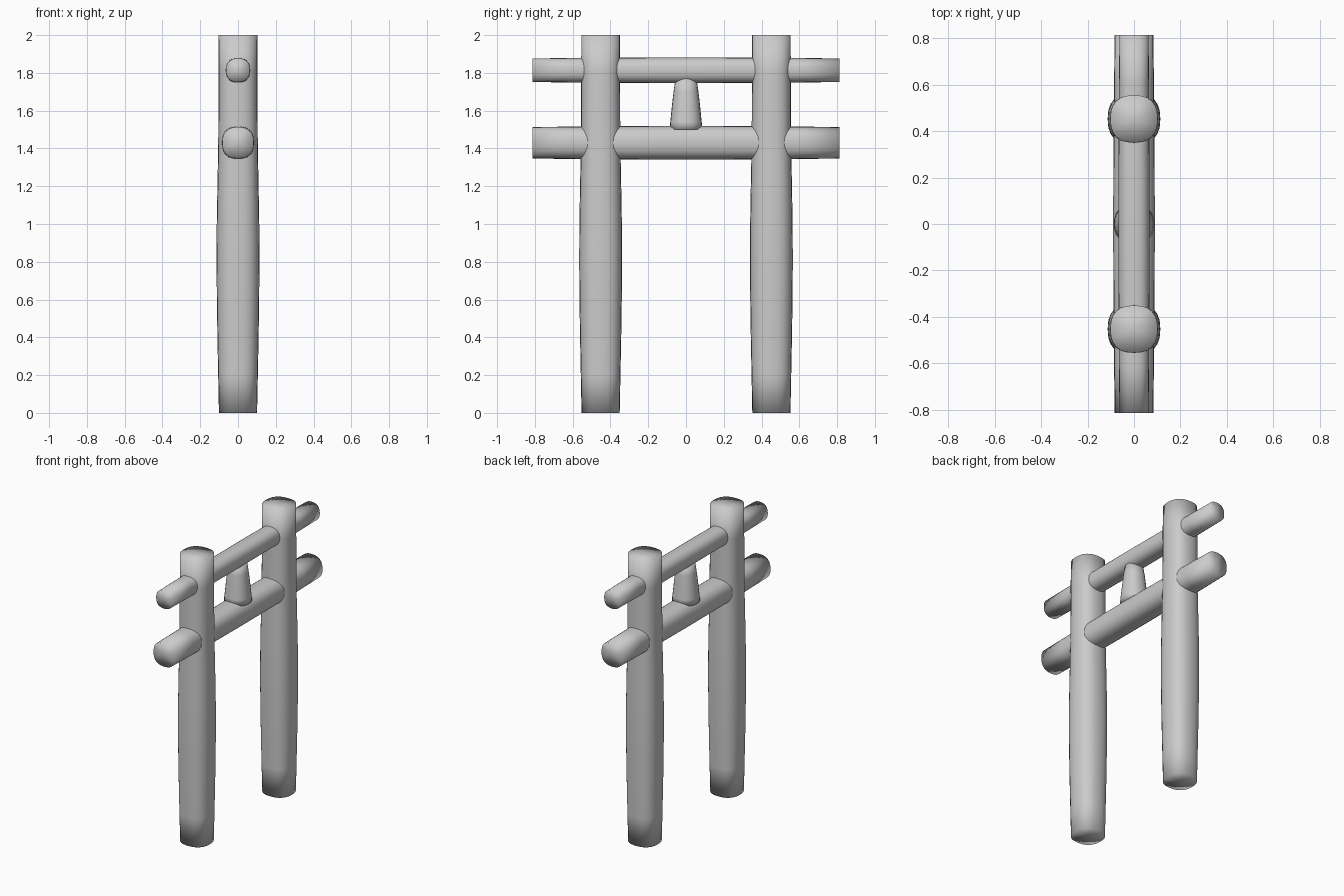
import bpy, bmesh, math
from mathutils import Vector, Matrix

if "Cube" in bpy.data.objects:
    bpy.data.objects.remove(bpy.data.objects["Cube"])

SIDES = 24


def spow(v, e):
    return math.copysign(abs(v) ** e, v)


def rounded_bar(name, profile, matrix, power=2.45):
    """Loft soft-square rings; profile = (position along axis, half width)."""
    bm = bmesh.new()
    rings = []
    for h, r in profile:
        ring = []
        for i in range(SIDES):
            a = 2 * math.pi * i / SIDES
            x = r * spow(math.cos(a), 2 / power)
            y = r * spow(math.sin(a), 2 / power)
            ring.append(bm.verts.new(matrix @ Vector((x, y, h))))
        rings.append(ring)
    for a, b in zip(rings, rings[1:]):
        for i in range(SIDES):
            j = (i + 1) % SIDES
            bm.faces.new((a[i], a[j], b[j], b[i]))
    # Fanned end caps keep the soft shading of the ends
    for ring in (rings[0], rings[-1]):
        centre = sum((v.co for v in ring), Vector()) / SIDES
        c = bm.verts.new(centre)
        for i in range(SIDES):
            bm.faces.new((ring[i], ring[(i + 1) % SIDES], c))
    bmesh.ops.recalc_face_normals(bm, faces=bm.faces)
    for f in bm.faces:
        f.smooth = True
    mesh = bpy.data.meshes.new(name)
    bm.to_mesh(mesh)
    bm.free()
    obj = bpy.data.objects.new(name, mesh)
    bpy.context.collection.objects.link(obj)
    return obj


# Two posts, swelling gently below the middle
post_profile = [(0, .101), (.2, .105), (.4, .109), (.6, .112), (.8, .1135), (1.0, .1125),
                (1.2, .109), (1.4, .105), (1.6, .1035), (1.8, .103), (2.0, .102)]
for name, side in (("front_post", -1), ("back_post", 1)):
    rounded_bar(name, post_profile, Matrix.Translation((0, side * .452, 0)))

# Two crossbeams running along y, slightly thicker in the middle
along_y = Matrix.Rotation(-math.pi / 2, 4, 'X')
for name, z, end, mid in (("lower_beam", 1.43, .083, .0895), ("upper_beam", 1.814, .0625, .0675)):
    profile = [(.812 * t, mid - (mid - end) * t * t)
               for t in (-1, -.75, -.5, -.25, 0, .25, .5, .75, 1)]
    rounded_bar(name, profile, Matrix.Translation((0, 0, z)) @ along_y)

# Tapered strut between the beams
rounded_bar("centre_strut", [(1.5, .087), (1.54, .083), (1.62, .075), (1.7, .066), (1.78, .054)],
            Matrix.Identity(4), 2.2)
